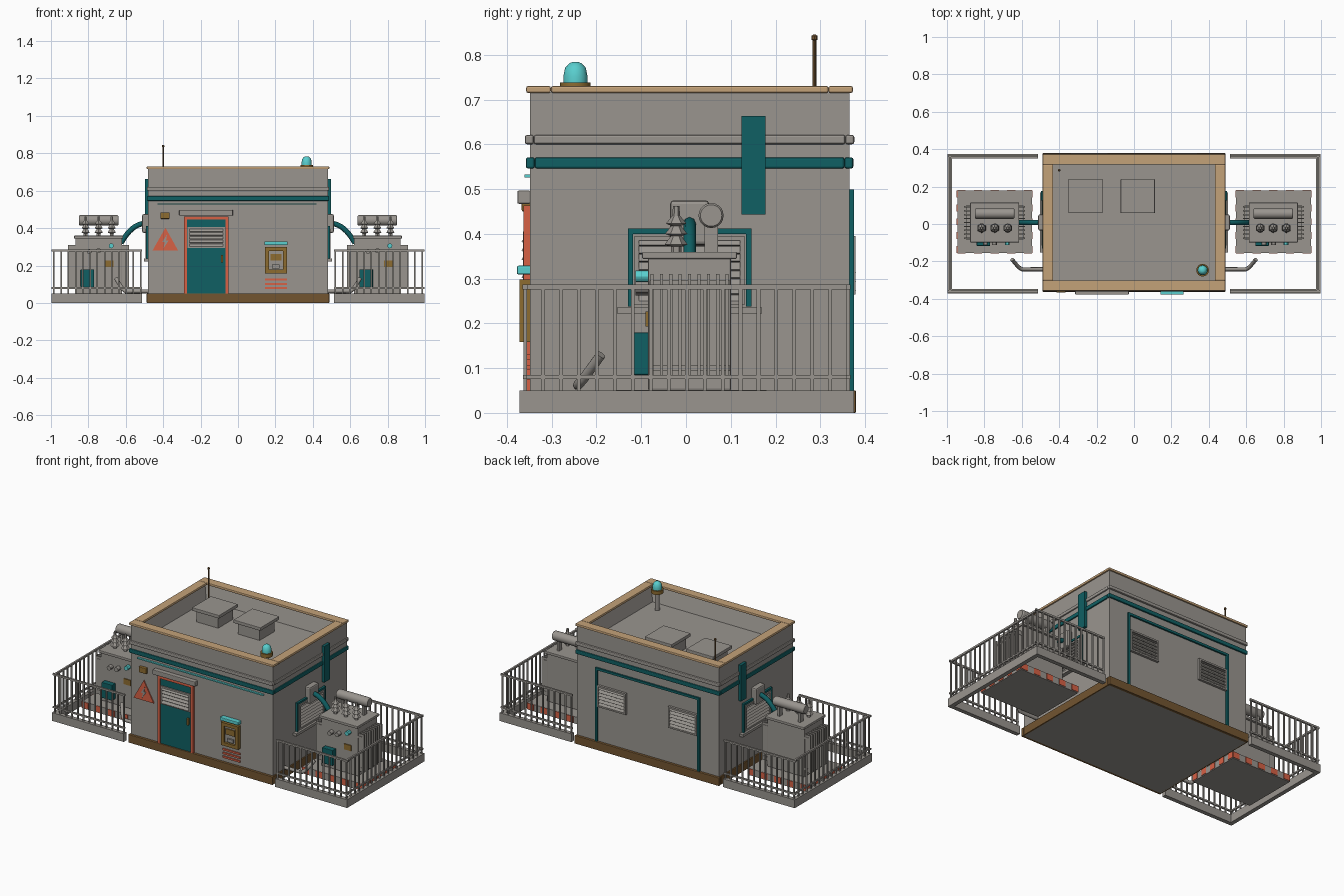
import bpy, bmesh
from math import pi, radians
from mathutils import Matrix, Vector

cube = bpy.data.objects.get("Cube")
if cube:
    bpy.data.objects.remove(cube)

CY = .008       # building centre line in y
FRONT = -.35    # front wall plane
HX, HY = .48, .357
FLOOR = .61     # sunken roof level


def material(name, *rgb):
    m = bpy.data.materials.new(name)
    m.use_nodes = True
    m.diffuse_color = (*rgb, 1)
    m.node_tree.nodes["Principled BSDF"].inputs["Base Color"].default_value = (*rgb, 1)
    return m


grey = material("concrete_grey", .32, .3, .275)
teal = material("deep_teal", .005, .115, .125)
tan = material("coping_tan", .55, .36, .19)
brown = material("plinth_brown", .17, .09, .03)
gold = material("dark_gold", .27, .15, .03)
orange = material("warning_orange", .68, .12, .06)
cyan = material("lamp_cyan", .1, .62, .62)
smooth = []


def finish(name, bm, mat, bevel=0, round_it=False):
    bmesh.ops.recalc_face_normals(bm, faces=bm.faces)
    me = bpy.data.meshes.new(name)
    bm.to_mesh(me)
    bm.free()
    me.materials.append(mat)
    ob = bpy.data.objects.new(name, me)
    bpy.context.collection.objects.link(ob)
    if bevel:
        mod = ob.modifiers.new("Bevel", 'BEVEL')
        mod.width, mod.segments = bevel, 2
    if round_it:
        smooth.append(ob)
    return ob


def add_box(bm, centre, size, tilt=0):
    mat = Matrix.Translation(centre) @ Matrix.Rotation(tilt, 4, 'X') @ Matrix.Diagonal((*size, 1))
    return bmesh.ops.create_cube(bm, size=1, matrix=mat)["verts"]


def box(name, mat, centre, size, bevel=0):
    bm = bmesh.new()
    add_box(bm, centre, size)
    return finish(name, bm, mat, bevel)


def ring(name, mat, hx, hy, z0, z1, thick, bevel=0):
    """Four bars around the building."""
    bm = bmesh.new()
    z, h = (z0 + z1) / 2, z1 - z0
    for s in (-1, 1):
        add_box(bm, (0, CY + s * (hy - thick / 2), z), (2 * hx, thick, h))
        add_box(bm, (s * (hx - thick / 2), CY, z), (thick, 2 * (hy - thick), h))
    return finish(name, bm, mat, bevel)


def lathe(name, mat, profile, loc, sides=16, axis=None, round_it=True):
    """Spin (radius, height) points; axis X or Y lays the part down."""
    bm = bmesh.new()
    rows = []
    for r, h in profile:
        verts = bmesh.ops.create_circle(bm, segments=sides, radius=r,
                                        matrix=Matrix.Translation((0, 0, h)))["verts"]
        rows.append(verts)
    for a, b in zip(rows, rows[1:]):
        for i in range(sides):
            j = (i + 1) % sides
            bm.faces.new((a[i], a[j], b[j], b[i]))
    bm.faces.new(rows[0])
    bm.faces.new(rows[-1])
    turn = Matrix.Rotation(pi / 2, 4, 'Y' if axis == 'X' else 'X') if axis else Matrix()
    bm.transform(Matrix.Translation(loc) @ turn)
    return finish(name, bm, mat, round_it=round_it)


def plate(name, mat, outline, y, thick):
    bm = bmesh.new()
    face = bm.faces.new([bm.verts.new((x, y, z)) for x, z in outline])
    grown = bmesh.ops.extrude_face_region(bm, geom=[face])["geom"]
    bmesh.ops.translate(bm, vec=(0, -thick, 0), verts=[v for v in grown if isinstance(v, bmesh.types.BMVert)])
    return finish(name, bm, mat)


def pipe(name, mat, points, radius):
    cu = bpy.data.curves.new(name, 'CURVE')
    cu.dimensions, cu.bevel_depth, cu.bevel_resolution = '3D', radius, 2
    cu.use_fill_caps = True
    sp = cu.splines.new('POLY')
    sp.points.add(len(points) - 1)
    for p, co in zip(sp.points, points):
        p.co = (*co, 1)
    cu.materials.append(mat)
    ob = bpy.data.objects.new(name, cu)
    bpy.context.collection.objects.link(ob)


def louvre(name, mat, loc, w, h, count, turn=0, depth=.014):
    """Framed slats that face -y before turning."""
    bm = bmesh.new()
    add_box(bm, (0, 0, 0), (w, .004, h))
    for s in (-1, 1):
        add_box(bm, (s * w / 2, -depth / 2, 0), (.01, depth, h + .01))
        add_box(bm, (0, -depth / 2, s * h / 2), (w, depth, .01))
    for i in range(count):
        z = ((i + .5) / count - .5) * h
        add_box(bm, (0, -depth / 2, z), (w - .01, .004, h / count), radians(-35))
    bm.transform(Matrix.Translation(loc) @ Matrix.Rotation(turn, 4, 'Z'))
    return finish(name, bm, mat)


# Building shell with a sunken roof
bm = bmesh.new()
add_box(bm, (0, CY, .358), (2 * HX, 2 * HY, .716))
bm.faces.ensure_lookup_table()
top = max(bm.faces, key=lambda f: f.calc_center_median().z)
bmesh.ops.inset_region(bm, faces=[top], thickness=.046)
bmesh.ops.translate(bm, vec=(0, 0, FLOOR - .716), verts=top.verts)
finish("building_shell", bm, grey)
ring("plinth", brown, HX + .008, HY + .015, 0, .05, .02, .003)
ring("teal_band", teal, HX + .007, HY + .009, .546, .571, .02, .005)
ring("upper_band", grey, HX + .007, HY + .011, .6, .621, .02, .005)
ring("coping", tan, HX + .008, HY + .008, .715, .73, .055, .004)

# Roof hatches, beacon and aerial
for i, x in enumerate((-.26, .02)):
    box(f"hatch_box_{i}", grey, (x, .149, FLOOR + .035), (.145, .145, .07))
    box(f"hatch_lid_{i}", grey, (x, .149, FLOOR + .08), (.183, .183, .02), .003)
lathe("beacon_post", grey, [(.014, FLOOR), (.014, .72)], (.367, -.247, 0))
lathe("beacon_base", gold, [(.034, .715), (.034, .738)], (.367, -.247, 0))
lathe("beacon_dome", cyan, [(.027, .738), (.027, .752), (.023, .771), (.014, .781), (.006, .784)],
      (.367, -.247, 0))
lathe("aerial", brown, [(.004, FLOOR), (.004, .832), (.007, .834), (.007, .842), (.003, .845)],
      (-.4, .287, 0), 8)

# Front door with frame, louvre and canopy
box("door", teal, (-.17, FRONT, .25), (.21, .012, .4))
louvre("door_louvre", grey, (-.17, FRONT - .006, .35), .19, .1, 5, depth=.008)
for s in (-1, 1):
    box(f"door_jamb_{s}", orange, (-.17 + s * .112, FRONT, .255), (.016, .026, .41))
box("door_head", orange, (-.17, FRONT, .455), (.24, .026, .016))
box("door_handle", gold, (-.085, FRONT - .01, .235), (.01, .02, .04))
box("door_canopy", grey, (-.171, FRONT - .012, .482), (.288, .03, .03), .004)

# Wall lamp, warning sign and light strip
box("wall_lamp", gold, (-.39, FRONT - .007, .467), (.05, .02, .034), .003)
plate("warning_sign", orange, [(-.457, .28), (-.32, .28), (-.388, .402)], FRONT, .006)
plate("warning_bolt", grey, [(-.38, .365), (-.406, .325), (-.392, .325), (-.398, .293),
                             (-.37, .335), (-.384, .335)], FRONT - .006, .003)
box("light_strip", cyan, (-.005, FRONT - .005, .529), (.85, .012, .007))

# Service kiosk with hood and vent stripes
box("kiosk_back", grey, (.203, FRONT - .003, .228), (.1, .012, .13))
for s in (-1, 1):
    box(f"kiosk_side_{s}", gold, (.203 + s * .048, FRONT - .01, .228), (.02, .025, .14))
    box(f"kiosk_rail_{s}", gold, (.203, FRONT - .01, .228 + s * .06), (.08, .025, .02))
box("kiosk_screen", gold, (.203, FRONT - .01, .245), (.06, .012, .035))
box("kiosk_keypad", grey, (.203, FRONT - .012, .195), (.04, .012, .02))
box("kiosk_hood", cyan, (.203, FRONT - .01, .319), (.125, .036, .02), .004)
for i in range(3):
    box(f"kiosk_stripe_{i}", orange, (.203, FRONT - .002, .125 - i * .023), (.118, .008, .011))

# Back wall outline and louvres
BACK = CY + HY
for s in (-1, 1):
    box(f"back_outline_leg_{s}", teal, (s * .345, BACK, .27), (.014, .02, .45))
    louvre(f"back_louvre_{s}", grey, (s * .24, BACK, .33), .185, .12, 6, pi)
box("back_outline_top", teal, (0, BACK, .492), (.704, .02, .014))


def transformer(side, cx):
    # Striped pad
    px, py, cy = .2, .168, .012
    box(f"{side}_pad", grey, (cx, cy, .03), (2 * px, 2 * py, .042))
    bm = bmesh.new()
    for s in (-1, 1):
        for i in range(-4, 5, 2):
            add_box(bm, (cx + i * px / 4.5, cy + s * py, .032), (px / 4.5, .006, .036))
            add_box(bm, (cx + s * px, cy + i * py / 4.5, .032), (.006, py / 4.5, .036))
    finish(f"{side}_pad_stripes", bm, orange)
    # Tank, lid and cooling fins
    box(f"{side}_tank", grey, (cx, CY, .2), (.25, .185, .3), .004)
    box(f"{side}_tank_lid", grey, (cx, CY, .352), (.262, .212, .016), .003)
    bm = bmesh.new()
    for s in (-1, 1):
        for i in range(9):
            add_box(bm, (cx + s * .143, CY + (i - 4) * .021, .195), (.04, .007, .23))
        for z in (.1, .29):
            add_box(bm, (cx + s * .138, CY, z), (.03, .18, .012))
    finish(f"{side}_cooling_fins", bm, grey)
    # Ribbed insulators
    shape = [(.012, .36), (.012, .372), (.026, .376), (.012, .395), (.025, .4), (.011, .418),
             (.023, .423), (.009, .44), (.007, .462)]
    for i in (-1, 0, 1):
        lathe(f"{side}_insulator_{i}", grey, shape, (cx + i * .07, -.022, 0), 6, round_it=False)
    # Oil drum on two legs
    lathe(f"{side}_oil_drum", grey, [(.024, -.106), (.028, -.1), (.028, .1), (.024, .106)],
          (cx, .056, .441), 20, 'X')
    for s in (-1, 1):
        box(f"{side}_drum_leg_{s}", grey, (cx + s * .07, .056, .39), (.014, .03, .07))
    # Gauges, control box and data plate
    for i, (x, z, mat) in enumerate(((-.05, .275, grey), (0, .28, grey), (.067, .305, cyan))):
        lathe(f"{side}_gauge_{i}", mat, [(.013, 0), (.013, .03)], (cx + x, -.083, z), 12, 'Y')
    box(f"{side}_control_box", teal, (cx - .06, -.1, .132), (.072, .034, .095), .003)
    box(f"{side}_data_plate", gold, (cx + .058, -.086, .21), (.045, .008, .034))


def fence(side, s):
    # Kerb and railing on three sides
    inner, outer, y0, y1 = .512, .997, -.372, .375
    mid, length = s * (inner + outer) / 2, outer - inner
    kerb, rail = bmesh.new(), bmesh.new()
    layers = [(kerb, .025, .05, .025), (rail, .011, .011, .281), (rail, .009, .009, .08)]
    for bm, t, h, z in layers:
        for y in (y0 + .0125, y1 - .0125):
            add_box(bm, (mid, y, z), (length, t, h))
        add_box(bm, (s * (outer - .0125), (y0 + y1) / 2, z), (t, y1 - y0 - .03, h))
    for i in range(13):
        x = s * (inner + .008 + i * (length - .02) / 12)
        for y in (y0 + .0125, y1 - .0125):
            add_box(rail, (x, y, .165), (.008, .008, .23))
    for i in range(1, 18):
        add_box(rail, (s * (outer - .0125), y0 + .0125 + i * (y1 - y0 - .025) / 18, .165), (.008, .008, .23))
    finish(f"{side}_kerb", kerb, grey)
    finish(f"{side}_railing", rail, grey)


for side, s in (("left", 1), ("right", -1)):
    transformer(side, s * .745)
    fence(side, s)
    # Side wall: duct, framed louvre, sill and cable entry
    box(f"{side}_wall_duct", teal, (s * .486, .151, .553), (.022, .053, .22))
    louvre(f"{side}_wall_louvre", grey, (s * HX, CY, .318), .235, .145, 8, s * pi / 2)
    for k in (-1, 1):
        box(f"{side}_louvre_jamb_{k}", teal, (s * HX, CY + k * .132, .325), (.026, .012, .175))
    box(f"{side}_louvre_head", teal, (s * HX, CY, .406), (.026, .276, .012))
    box(f"{side}_louvre_sill", grey, (s * .485, CY, .229), (.035, .322, .016))
    box(f"{side}_cable_entry", grey, (s * .492, CY, .425), (.04, .087, .1), .008)
    # Bent cable sampled along a quadratic arc
    a, b, c = Vector((s * .5, CY, .425)), Vector((s * .57, CY, .42)), Vector((s * .625, CY, .32))
    arc = [(1 - t) ** 2 * a + 2 * t * (1 - t) * b + t * t * c for t in (i / 8 for i in range(9))]
    pipe(f"{side}_cable", teal, arc, .014)
    pipe(f"{side}_ground_pipe", grey, [(s * .48, -.242, .062), (s * .6, -.242, .062),
                                       (s * .618, -.23, .075), (s * .652, -.19, .13)], .011)

# Smooth the round parts
bpy.ops.object.select_all(action='DESELECT')
for ob in smooth:
    ob.select_set(True)
bpy.context.view_layer.objects.active = smooth[0]
bpy.ops.object.shade_smooth_by_angle()
